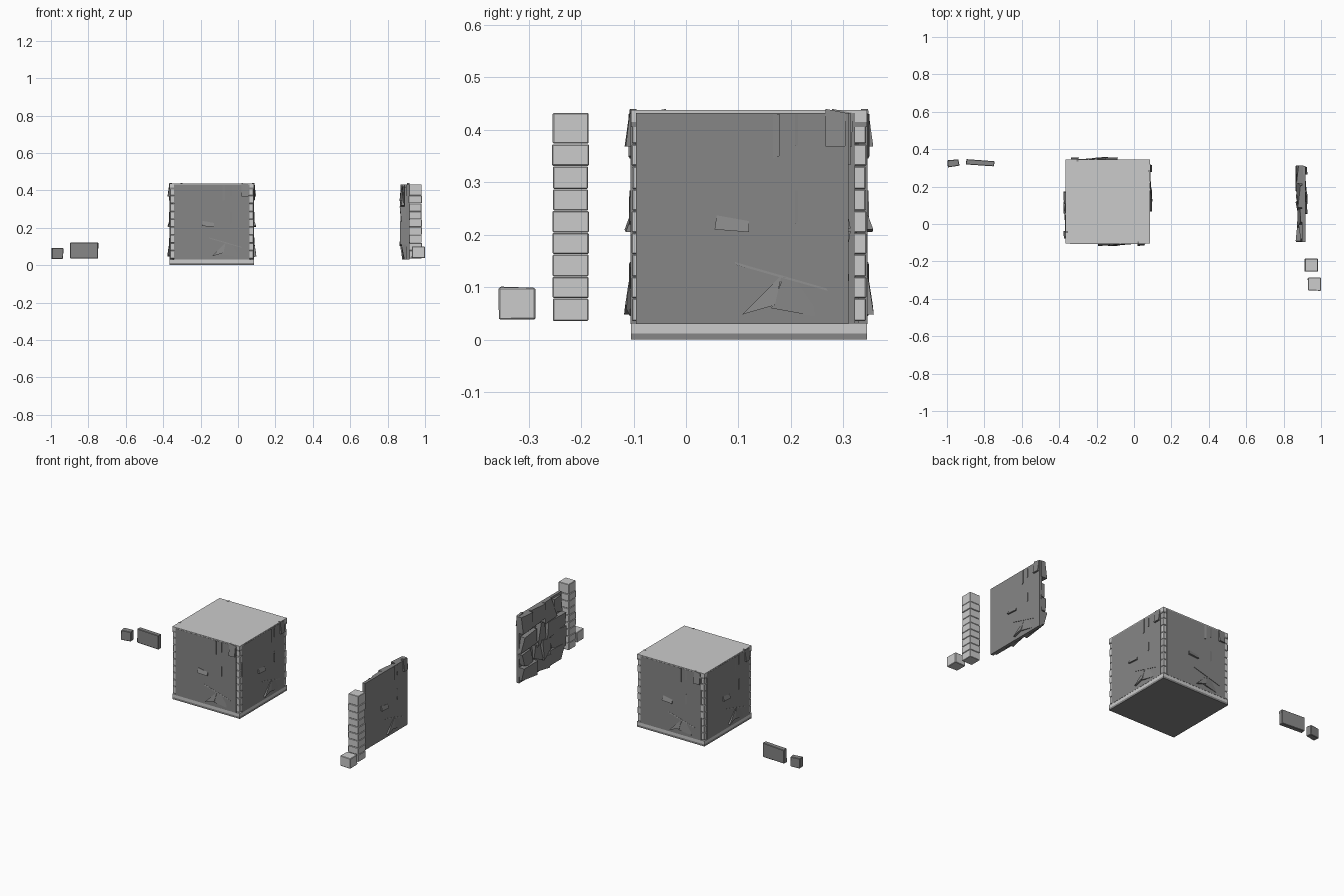
import bpy, bmesh, random
from math import pi
from mathutils import Matrix, Vector

if "Cube" in bpy.data.objects:
    bpy.data.objects.remove(bpy.data.objects["Cube"])

CX, CY = -0.14, 0.12          # centre of the cube
HALF = 0.225                  # half width of the cube


def grey(name, value):
    mat = bpy.data.materials.new(name)
    mat.diffuse_color = (value, value, value, 1)
    mat.use_nodes = True
    mat.node_tree.nodes["Principled BSDF"].inputs["Base Color"].default_value = mat.diffuse_color
    return mat


DARK, LIGHT = grey("dark_stone", 0.24), grey("light_stone", 0.75)


def finish(bm, name, mat=Matrix(), colour=None):
    bmesh.ops.recalc_face_normals(bm, faces=bm.faces)
    me = bpy.data.meshes.new(name)
    bm.to_mesh(me)
    bm.free()
    if colour:
        me.materials.append(colour)
    ob = bpy.data.objects.new(name, me)
    ob.matrix_world = mat
    bpy.context.collection.objects.link(ob)
    return ob


def add_box(bm, lo, hi, bevel=0.0, jitter=0.0, rnd=None):
    lo, hi = Vector(lo), Vector(hi)
    size, mid = hi - lo, (lo + hi) / 2
    vs = bmesh.ops.create_cube(bm, size=1)["verts"]
    for v in vs:
        v.co = Vector(a * b for a, b in zip(v.co, size)) + mid
        if rnd:
            v.co += Vector(rnd.uniform(-jitter, jitter) for _ in range(3))
    if bevel:
        edges = list({e for v in vs for e in v.link_edges})
        bmesh.ops.bevel(bm, geom=edges, offset=bevel, segments=1, affect='EDGES')


def add_prism(bm, quad, near, far):
    """Block over a (u, v) quad; near and far give the depth at each corner."""
    a = [bm.verts.new((d, u, v)) for (u, v), d in zip(quad, near)]
    b = [bm.verts.new((d, u, v)) for (u, v), d in zip(quad, far)]
    bm.faces.new(a)
    bm.faces.new(b[::-1])
    for i in range(4):
        j = (i + 1) % 4
        bm.faces.new((a[i], b[i], b[j], a[j]))


def wall(name, mat):
    """Flat panel facing +x, rough stones on the back, chips through the front."""
    rnd = random.Random(11)
    bm = bmesh.new()
    W, Z0, Z1 = 0.2025, 0.03, 0.432
    add_box(bm, (-0.018, -W, Z0), (0, W, Z1))
    # rough stones in uneven courses
    rows = [0.032, 0.12, 0.215, 0.325, 0.43]
    for r in range(4):
        n = (3, 4, 3, 4)[r]
        cuts = [-W + 2 * W * i / n + (rnd.uniform(-.03, .03) if 0 < i < n else 0)
                for i in range(n + 1)]
        for i in range(n):
            quad = [(cuts[i], rows[r]), (cuts[i + 1], rows[r]),
                    (cuts[i + 1], rows[r + 1]), (cuts[i], rows[r + 1])]
            quad = [(max(-W, min(W + .004, u + rnd.uniform(-.018, .018))),
                     max(Z0, min(Z1, v + rnd.uniform(-.02, .02)))) for u, v in quad]
            add_prism(bm, quad, [-.010] * 4, [-rnd.uniform(.024, .053) for _ in range(4)])
    # chips that break through the flat face: corners and their heights
    chips = [
        ([(-.053, .210), (.013, .205), (.013, .226), (-.049, .237)], (.011, .009, .001, .001)),
        ([(-.013, .143), (.163, .093), (.160, .098), (-.014, .148)], (.003, .002, .001, .001)),
        ([(.000, .048), (.062, .066), (.075, .124), (.070, .118)], (.012, .010, .001, .001)),
        ([(.055, .060), (.138, .045), (.130, .100), (.078, .120)], (.008, .001, -.002, .002)),
        ([(.058, .345), (.071, .350), (.071, .430), (.058, .430)], (.001, .004, .004, .001)),
        ([(.100, .370), (.106, .370), (.106, .430), (.100, .430)], (.003, .002, .001, .002)),
        ([(.100, .220), (.106, .225), (.106, .284), (.100, .284)], (.003, .002, .001, .002)),
        ([(.158, .368), (.196, .368), (.198, .432), (.158, .440)], (.011, .009, .001, .001)),
    ]
    for quad, far in chips:
        add_prism(bm, quad, [-.012] * 4, far)
    return finish(bm, name, mat, DARK)


def column(name, x, y, half=0.0345):
    """Nine stacked bricks with slightly uneven sides and chamfered edges."""
    rnd = random.Random(3)
    bm = bmesh.new()
    levels = [.035, .079, .120, .163, .204, .246, .287, .331, .373, .433]
    for z0, z1 in zip(levels, levels[1:]):
        k = half + rnd.uniform(-.001, .001)
        add_box(bm, (-k, -k, z0 + .0005), (k, k, z1 - .0005), bevel=.002)
    return finish(bm, name, Matrix.Translation((x, y, 0)), LIGHT)


def slab(name, z0, z1, colour):
    bm = bmesh.new()
    add_box(bm, (CX - HALF, CY - HALF, z0), (CX + HALF, CY + HALF, z1))
    return finish(bm, name, colour=colour)


# Cube: base and top slabs, four walls, four corner columns
slab("base_slab", 0.0, 0.012, DARK)
slab("base_ledge", 0.012, 0.032, LIGHT)
slab("top_ledge", 0.405, 0.415, DARK)
slab("top_slab", 0.415, 0.438, LIGHT)
for i in range(4):
    turn = Matrix.Translation((CX, CY, 0)) @ Matrix.Rotation(i * pi / 2, 4, 'Z')
    wall(f"cube_wall_{i + 1}", turn @ Matrix.Translation((HALF + .001, 0, 0)))
for sx in (-1, 1):
    for sy in (-1, 1):
        column("corner_column", CX + sx * (HALF - .036), CY + sy * (HALF - .036))

# Loose wall panel and loose column
wall("loose_wall", Matrix.Translation((0.916, 0.1075, 0)))
column("loose_column", 0.948, -0.22)

# Loose single bricks
rnd = random.Random(5)
for name, loc, size, rot, colour in (
        ("square_brick", (.965, -.322, .069), (.070, .068, .062), 0, LIGHT),
        ("small_brick", (-.967, .325, .063), (.062, .036, .058), .12, DARK),
        ("long_brick", (-.822, .327, .079), (.148, .028, .084), -.06, DARK)):
    bm = bmesh.new()
    s = Vector(size) / 2
    add_box(bm, -s, s, bevel=.0025, jitter=.0015, rnd=rnd)
    finish(bm, name, Matrix.Translation(loc) @ Matrix.Rotation(rot, 4, 'Z'), colour)
